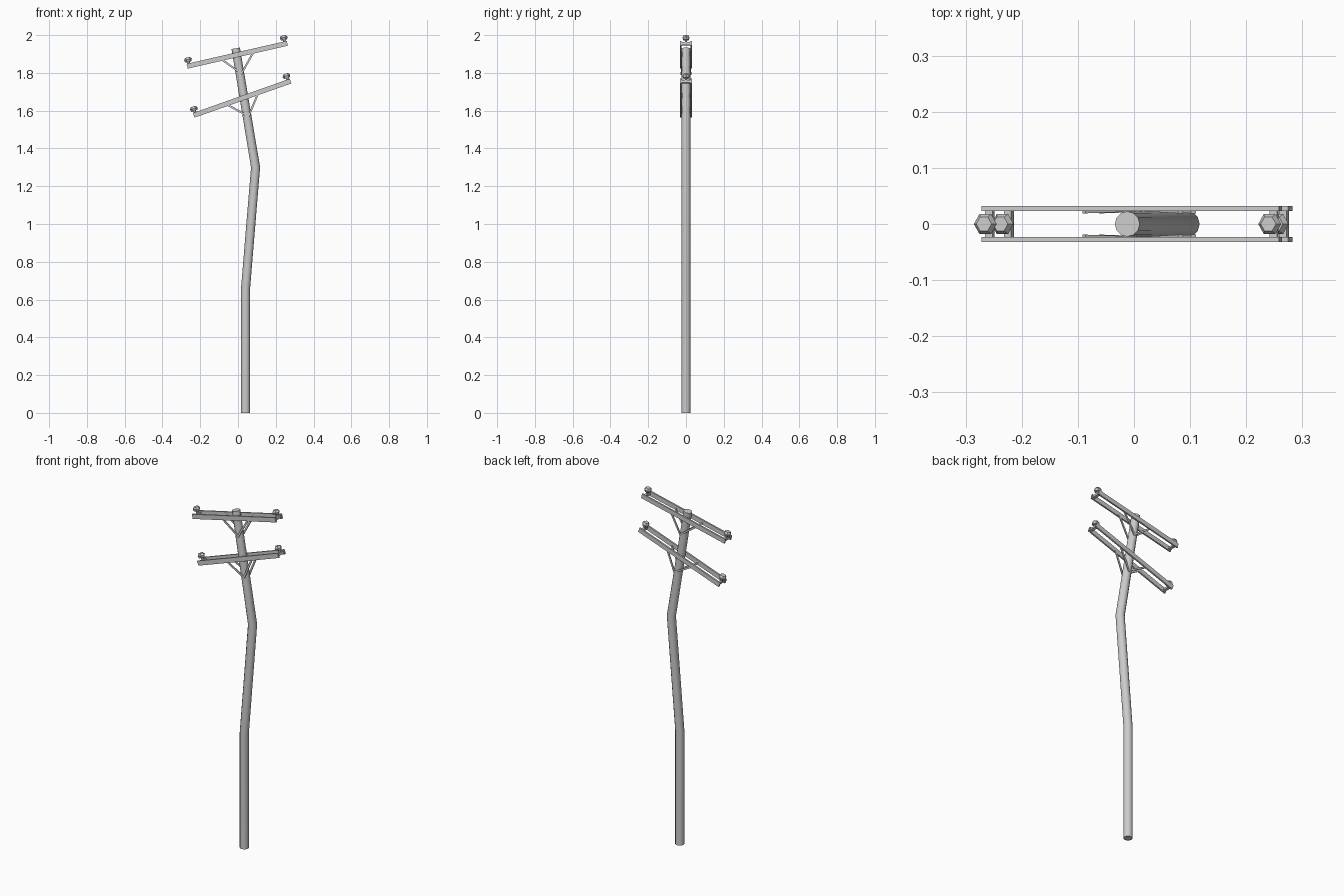
import bpy, bmesh, math
from mathutils import Matrix, Vector

if "Cube" in bpy.data.objects:
    bpy.data.objects.remove(bpy.data.objects["Cube"])


def finish(name, bm, matrix=None, smooth=False):
    bmesh.ops.recalc_face_normals(bm, faces=bm.faces[:])
    if matrix:
        bm.transform(matrix)
    me = bpy.data.meshes.new(name)
    bm.to_mesh(me)
    bm.free()
    ob = bpy.data.objects.new(name, me)
    bpy.context.collection.objects.link(ob)
    if smooth:
        bpy.context.view_layer.objects.active = ob
        ob.select_set(True)
        bpy.ops.object.shade_smooth_by_angle(angle=math.radians(35))
        ob.select_set(False)
    return ob


def loft(bm, rings):
    """Bridge equal-sized rings of points and cap both ends."""
    loops = [[bm.verts.new(p) for p in ring] for ring in rings]
    n = len(loops[0])
    for a, b in zip(loops, loops[1:]):
        for i in range(n):
            j = (i + 1) % n
            bm.faces.new((a[i], a[j], b[j], b[i]))
    bm.faces.new(loops[0])
    bm.faces.new(loops[-1])


def box(bm, center, size):
    m = Matrix.Translation(center) @ Matrix.Diagonal((*size, 1))
    bmesh.ops.create_cube(bm, size=1, matrix=m)


def circle(n, phase=0):
    return [(math.cos(math.tau * (i + phase) / n), math.sin(math.tau * (i + phase) / n))
            for i in range(n)]


# Crooked pole: mitred rings, tilt = ring angle at each point
bm = bmesh.new()
path = [(0.04, 0, 0.024, 0), (0.04, 0.66, 0.024, 2),
        (0.093, 1.30, 0.024, -2.5), (-0.012, 1.93, 0.0225, -9.5)]
rings = []
for x, z, r, tilt in path:
    t = math.radians(tilt)
    rings.append([(x + r * c * math.cos(t), r * s, z - r * c * math.sin(t))
                  for c, s in circle(12)])
loft(bm, rings)
finish("pole", bm, smooth=True)

HALF = 0.272
INS = 0.26


def crossarm(label, center, angle):
    m = Matrix.Translation(center) @ Matrix.Rotation(math.radians(-angle), 4, 'Y')

    # Twin beams with spacer blocks at the ends
    bm = bmesh.new()
    for s in (-1, 1):
        box(bm, (0, s * 0.0275, 0), (2 * HALF, 0.009, 0.026))
        box(bm, (s * INS, 0, 0), (0.014, 0.05, 0.014))
    finish(label + "_crossarm", bm, m)

    # V braces on both sides, running from the pole to the beams
    bm = bmesh.new()
    w = 0.005
    for sy in (-1, 1):
        for sx in (-1, 1):
            a = Vector((0, sy * 0.0255, -0.102))
            b = Vector((sx * 0.088, sy * 0.0215, -0.004))
            d = (b - a).normalized()
            n = d.cross(Vector((0, 1, 0))).normalized() * w
            y = Vector((0, 0.0025, 0))
            loft(bm, [[p + n + y, p - n + y, p - n - y, p + n - y]
                      for p in (a - d * 0.005, b)])
    finish(label + "_braces", bm, m)

    # Insulators: narrow stem under a faceted head
    profile = [(0.007, 0.0), (0.007, 0.022), (0.016, 0.021),
               (0.021, 0.034), (0.014, 0.045)]
    for s, side in ((-1, "left"), (1, "right")):
        bm = bmesh.new()
        loft(bm, [[(s * INS + r * c, r * q, z) for c, q in circle(6)]
                  for r, z in profile])
        finish(f"{label}_{side}_insulator", bm, m)


crossarm("upper", (-0.004, 0, 1.896), 12.9)
crossarm("lower", (0.022, 0, 1.666), 19.5)
